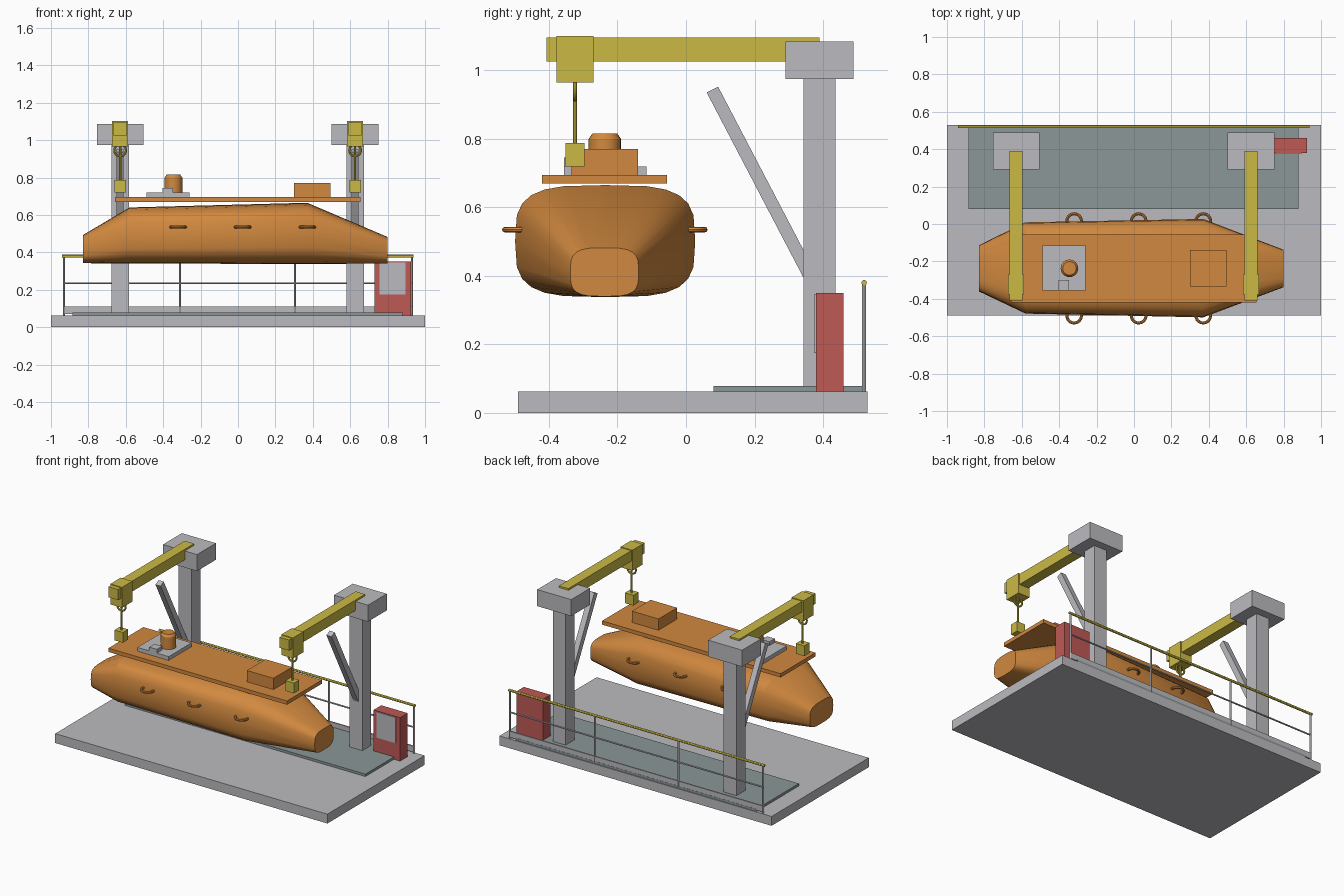
import bpy, bmesh, math
from mathutils import Vector

if "Cube" in bpy.data.objects:
    bpy.data.objects.remove(bpy.data.objects["Cube"])


def material(name, rgb):
    m = bpy.data.materials.new(name)
    m.diffuse_color = (*rgb, 1)
    m.use_nodes = True
    m.node_tree.nodes["Principled BSDF"].inputs["Base Color"].default_value = m.diffuse_color
    return m


GREY = material("steel_grey", (0.50, 0.50, 0.53))
DECK = material("deck_grey", (0.26, 0.31, 0.31))
YELLOW = material("crane_yellow", (0.60, 0.49, 0.06))
ORANGE = material("boat_orange", (0.64, 0.25, 0.05))
RED = material("cabinet_red", (0.52, 0.10, 0.09))


def finish(obj, name, mat, smooth=False):
    obj.name = name
    obj.data.materials.append(mat)
    if smooth:
        bpy.ops.object.select_all(action='DESELECT')
        obj.select_set(True)
        bpy.context.view_layer.objects.active = obj
        bpy.ops.object.shade_smooth_by_angle(angle=math.radians(30))
    return obj


def box(name, mat, x, y, z):
    """Box from (min, max) pairs."""
    bpy.ops.mesh.primitive_cube_add(size=1)
    o = bpy.context.object
    for v in o.data.vertices:
        v.co = [(a + b) / 2 + c * (b - a) for (a, b), c in zip((x, y, z), v.co)]
    return finish(o, name, mat)


def rod(name, mat, p, q, r, sides=12, r2=None):
    """Cylinder or cone between two points."""
    p, q = Vector(p), Vector(q)
    bpy.ops.mesh.primitive_cone_add(vertices=sides, radius1=r, radius2=r if r2 is None else r2,
                                    depth=(q - p).length, location=(p + q) / 2)
    o = bpy.context.object
    o.rotation_euler = (q - p).to_track_quat('Z', 'Y').to_euler()
    return finish(o, name, mat, True)


def ring(name, mat, loc, major, minor, rot=(0, 0, 0)):
    bpy.ops.mesh.primitive_torus_add(major_segments=24, minor_segments=8, major_radius=major,
                                     minor_radius=minor, location=loc, rotation=rot)
    return finish(bpy.context.object, name, mat, True)


def loft(name, mat, stations, sides=24, power=0.57):
    """Rounded sections along x: (x, y centre, half width, bottom, top)."""
    bm = bmesh.new()
    loops = []
    for x, cy, hw, lo, hi in stations:
        loop = []
        for i in range(sides):
            t = math.tau * i / sides
            c, s = math.cos(t), math.sin(t)
            y = cy + hw * math.copysign(abs(c) ** power, c)
            z = (lo + hi) / 2 + (hi - lo) / 2 * math.copysign(abs(s) ** power, s)
            loop.append(bm.verts.new((x, y, z)))
        loops.append(loop)
    for a, b in zip(loops, loops[1:]):
        for i in range(sides):
            j = (i + 1) % sides
            bm.faces.new((a[i], a[j], b[j], b[i]))
    bm.faces.new(loops[0])
    bm.faces.new(loops[-1])
    bmesh.ops.recalc_face_normals(bm, faces=bm.faces)
    me = bpy.data.meshes.new(name)
    bm.to_mesh(me)
    bm.free()
    o = bpy.data.objects.new(name, me)
    bpy.context.collection.objects.link(o)
    return finish(o, name, mat, True)


# Platform and walkway
box("base_slab", GREY, (-1, 1), (-0.49, 0.53), (0, 0.062))
box("walkway", DECK, (-0.885, 0.88), (0.08, 0.525), (0.062, 0.078))

# Two davits: column, head, brace, arm, sheave, cable and block
for side, cx in (("left", -0.63), ("right", 0.626)):
    def span(half):
        return (cx - half, cx + half)
    box(side + "_column", GREY, span(0.047), (0.343, 0.437), (0.06, 0.98))
    box(side + "_head", GREY, span(0.125), (0.291, 0.489), (0.975, 1.085))
    brace = rod(side + "_brace", GREY, (cx, 0.077, 0.944), (cx, 0.375, 0.374), 0.0265, 4)
    # square section turned so its sides are parallel to x
    for v in brace.data.vertices:
        x, y = v.co.x, v.co.y
        v.co.x, v.co.y = (x - y) * 0.7071, (x + y) * 0.7071
    box(side + "_arm", YELLOW, span(0.035), (-0.408, 0.39), (1.026, 1.096))
    box(side + "_arm_tip", YELLOW, span(0.043), (-0.378, -0.27), (0.965, 1.101))
    ring(side + "_sheave", YELLOW, (cx, -0.324, 0.945), 0.031, 0.006, (math.pi / 2, 0, 0))
    rod(side + "_cable", YELLOW, (cx, -0.324, 0.78), (cx, -0.324, 0.968), 0.006, 8)
    box(side + "_hook_block", YELLOW, span(0.031), (-0.352, -0.297), (0.72, 0.788))

# Boat hull and roof deck
loft("hull", ORANGE, [(-0.83, -0.237, 0.123, 0.342, 0.492),
                      (-0.58, -0.235, 0.244, 0.340, 0.640),
                      (0.37, -0.236, 0.263, 0.338, 0.665),
                      (0.80, -0.238, 0.100, 0.340, 0.482)])
box("roof_deck", ORANGE, (-0.657, 0.655), (-0.421, -0.055), (0.670, 0.695))
box("roof_hatch", ORANGE, (0.30, 0.495), (-0.335, -0.14), (0.69, 0.77))
box("turret_plate", GREY, (-0.49, -0.26), (-0.356, -0.115), (0.695, 0.72))
box("turret_step", GREY, (-0.403, -0.347), (-0.356, -0.30), (0.715, 0.745))
rod("turret", ORANGE, (-0.345, -0.237, 0.715), (-0.345, -0.237, 0.80), 0.047, 24)
rod("turret_cap", ORANGE, (-0.345, -0.237, 0.80), (-0.345, -0.237, 0.816), 0.047, 24, 0.036)

# Grab rings along both sides of the hull
for x in (-0.32, 0.025, 0.37):
    for y in (-0.49, 0.016):
        ring("grab_ring", ORANGE, (x, y, 0.535), 0.039, 0.008)

# Guard rail along the back edge
for x in (-0.93, -0.31, 0.305, 0.93):
    rod("rail_post", GREY, (x, 0.52, 0.06), (x, 0.52, 0.378), 0.006)
rod("top_rail", YELLOW, (-0.942, 0.52, 0.38), (0.938, 0.52, 0.38), 0.008)
rod("middle_rail", GREY, (-0.935, 0.52, 0.235), (0.93, 0.52, 0.235), 0.005)
box("kick_plate", GREY, (-0.93, 0.93), (0.515, 0.524), (0.07, 0.11))

# Control cabinet with its door panel
box("cabinet", RED, (0.73, 0.925), (0.38, 0.46), (0.062, 0.35))
box("cabinet_panel", GREY, (0.757, 0.895), (0.374, 0.381), (0.175, 0.346))
